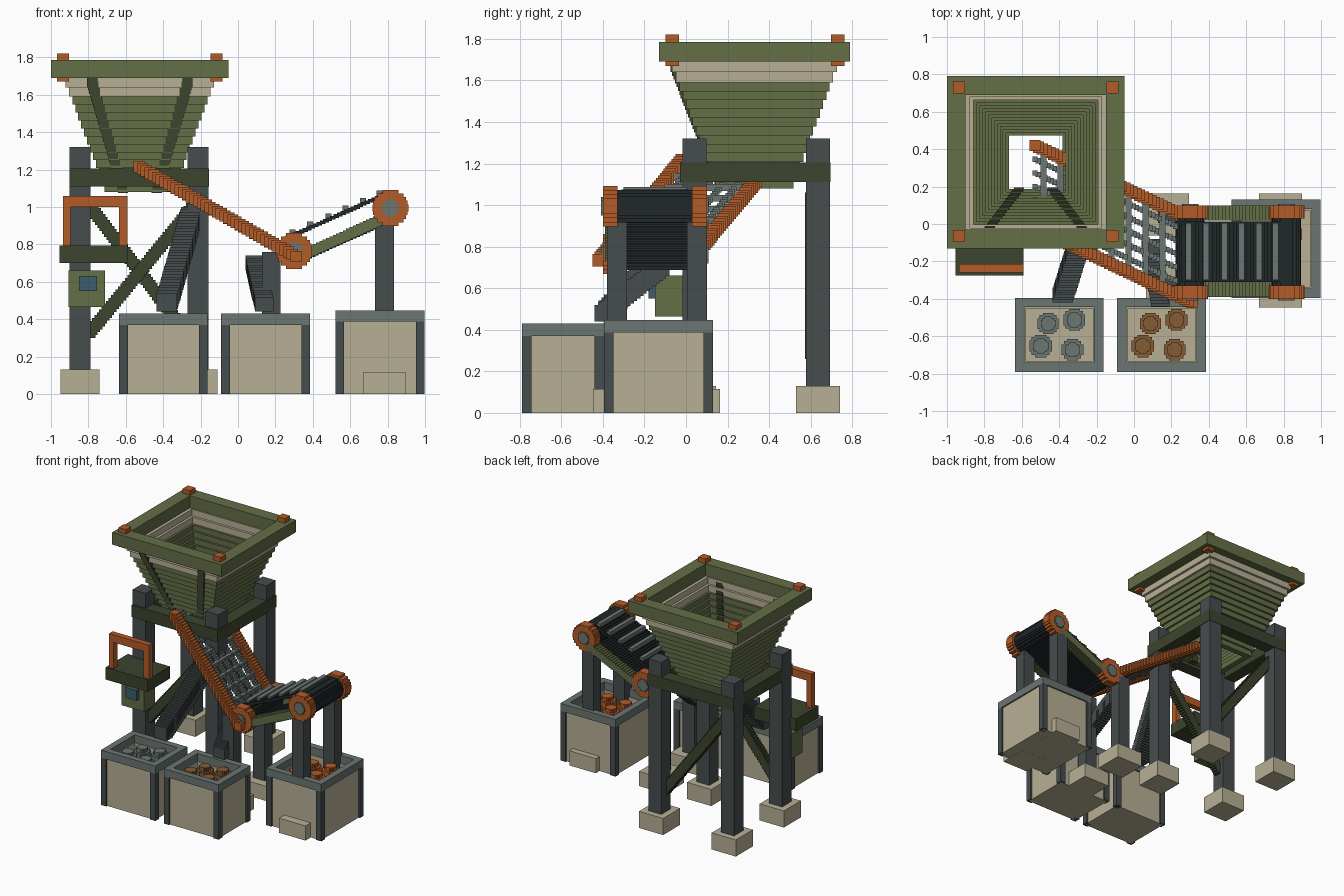
import bpy, bmesh, math
from mathutils import Vector

if "Cube" in bpy.data.objects:
    bpy.data.objects.remove(bpy.data.objects["Cube"])

PALETTE = {"olive": (100, 110, 72), "dark_green": (62, 70, 50), "beige": (182, 174, 148),
           "orange": (178, 92, 44), "steel": (72, 78, 78), "charcoal": (38, 43, 45),
           "grey": (106, 117, 114), "blue": (62, 94, 108), "brown": (130, 92, 55)}
MATS = {}
for key, rgb in PALETTE.items():
    m = bpy.data.materials.new(key)
    m.diffuse_color = [(c / 255) ** 2.2 for c in rgb] + [1]
    m.use_nodes = True
    m.node_tree.nodes["Principled BSDF"].inputs["Base Color"].default_value = m.diffuse_color
    MATS[key] = m


def part(name, colour, boxes):
    """One object from boxes given as (x0, x1, y0, y1, z0, z1)."""
    bm = bmesh.new()
    for x0, x1, y0, y1, z0, z1 in boxes:
        vs = bmesh.ops.create_cube(bm, size=1)["verts"]
        for v in vs:
            v.co = (x1 if v.co.x > 0 else x0, y1 if v.co.y > 0 else y0, z1 if v.co.z > 0 else z0)
    me = bpy.data.meshes.new(name)
    bm.to_mesh(me)
    bm.free()
    me.materials.append(MATS[colour])
    bpy.context.collection.objects.link(bpy.data.objects.new(name, me))


def cube(p, sx, sy, sz):
    x, y, z = p
    return (x - sx / 2, x + sx / 2, y - sy / 2, y + sy / 2, z - sz / 2, z + sz / 2)


def stepped(a, b, size, pitch=0.02):
    """Stair-stepped beam of blocks from a to b."""
    a, b = Vector(a), Vector(b)
    n = max(1, round((b - a).length / pitch))
    return [cube(a.lerp(b, i / n), *size) for i in range(n + 1)]


def ring(x0, x1, y0, y1, w, z0, z1):
    return [(x0, x1, y0, y0 + w, z0, z1), (x0, x1, y1 - w, y1, z0, z1),
            (x0, x0 + w, y0 + w, y1 - w, z0, z1), (x1 - w, x1, y0 + w, y1 - w, z0, z1)]


def disc(x, z, r, y0, y1, n=10):
    """Stepped drum lying along y."""
    h = 2 * r / n
    out = []
    for i in range(n):
        zc = -r + (i + 0.5) * h
        w = math.sqrt(r * r - zc * zc)
        out.append((x - w, x + w, y0, y1, z + zc - h / 2, z + zc + h / 2))
    return out


def lump(x, y, z, r):
    """Stepped chunk of sorted material."""
    out = []
    for k in (-0.75, -0.25, 0.25, 0.75):
        w = r * math.sqrt(1 - k * k)
        for a, b in ((1, 0.5), (0.8, 0.8), (0.5, 1)):
            out.append(cube((x, y, z + k * r), 2 * w * a, 2 * w * b, r / 2))
    return out


# Hopper rim, corner blocks and stepped funnel
CX, CY = -0.525, 0.33
part("hopper_rim", "olive", ring(-1, -0.05, -0.13, 0.79, 0.1, 1.69, 1.785))
part("rim_corner_blocks", "orange", [cube((x, y, 1.745), 0.065, 0.065, 0.15)
                                     for x in (-0.935, -0.115) for y in (-0.065, 0.73)])


def funnel(z0, z1, n):
    out, h = [], (z1 - z0) / n
    for i in range(n):
        z = z0 + i * h
        r = 0.18 + 0.37 * (z + h / 2 - 1.08)
        out += ring(CX - r, CX + r, CY - r, CY + r, 0.045, z, z + h)
    return out


part("hopper_funnel", "olive", funnel(1.08, 1.59, 12))
part("hopper_collar", "beige", funnel(1.59, 1.69, 2))
part("hopper_ribs", "dark_green", [b for s in (-1, 1) for b in stepped(
    (CX + s * 0.255, -0.05, 1.665), (CX + s * 0.09, 0.17, 1.1), (0.055, 0.05, 0.05))])

# Support frame, legs, feet and diagonal braces
part("frame_ring", "dark_green", ring(-0.9, -0.155, -0.03, 0.695, 0.1, 1.11, 1.205))
legs = [(x, y) for x in (-0.845, -0.215) for y in (0.04, 0.635)]
part("frame_legs", "steel", [cube((x, y, 0.72), 0.112, 0.115, 1.2) for x, y in legs])
part("frame_feet", "beige", [cube((x, y, 0.065), 0.21, 0.21, 0.13) for x, y in legs])
part("front_brace", "dark_green", stepped((-0.79, 0.04, 0.33), (-0.25, 0.04, 0.99), (0.055, 0.055, 0.06)))
part("back_brace", "dark_green", stepped((-0.81, 0.6, 1.03), (-0.25, 0.6, 0.29), (0.055, 0.055, 0.06)))

# Operator shelf, handrail and control box
part("side_shelf", "dark_green", [(-0.955, -0.59, -0.275, 0.0, 0.7, 0.795)])
part("handrail", "orange", [(-0.935, -0.895, -0.26, -0.215, 0.795, 1.0), (-0.635, -0.59, -0.26, -0.215, 0.795, 1.0),
                            (-0.935, -0.59, -0.26, -0.215, 1.0, 1.06)])
part("control_box", "olive", [(-0.905, -0.71, -0.15, -0.015, 0.465, 0.66)])
part("control_panel", "blue", [(-0.85, -0.755, -0.18, -0.15, 0.55, 0.63)])

# Sloping screen with side rails and bar grid
A0, A1 = Vector((-0.53, 0.42, 1.215)), Vector((0.29, 0.03, 0.745))
B0, B1 = Vector((-0.53, -0.02, 1.215)), Vector((0.31, -0.42, 0.735))
part("screen_rails", "orange", stepped(A0, A1, (0.06, 0.06, 0.06), 0.025) + stepped(B0, B1, (0.06, 0.06, 0.06), 0.025))
grid = []
for i in range(1, 6):
    grid += stepped(A0.lerp(B0, i / 6), A1.lerp(B1, i / 6), (0.028, 0.028, 0.028), 0.022)
for i in range(9):
    a, b = A0.lerp(A1, (i + 0.5) / 9), B0.lerp(B1, (i + 0.5) / 9)
    grid.append((a.x - 0.016, a.x + 0.016, b.y, a.y, a.z - 0.016, a.z + 0.016))
part("screen_grid", "grey", grid)

# Discharge chutes
part("left_chute", "steel", stepped((-0.25, 0.04, 0.95), (-0.38, -0.38, 0.49), (0.11, 0.08, 0.1)))
part("right_chute", "steel", stepped((0.09, -0.12, 0.7), (0.14, -0.4, 0.48), (0.1, 0.08, 0.08)))

# Conveyor drums, belt, cleats, frames and posts
P, Q = Vector((0.3, 0, 0.765)), Vector((0.815, 0, 0.995))
N = Vector((-(Q.z - P.z), 0, Q.x - P.x)).normalized()
caps, hubs, drums = [], [], []
for c in (P, Q):
    for y0 in (-0.4, 0.03):
        caps += disc(c.x, c.z, 0.097, y0, y0 + 0.07)
        hubs += disc(c.x, c.z, 0.045, y0 - 0.008, y0 + 0.078, 6)
    drums += disc(c.x, c.z, 0.078, -0.33, 0.03)
part("drum_caps", "orange", caps)
part("drum_hubs", "grey", hubs)
part("conveyor_drums", "charcoal", drums)
YC = Vector((0, -0.148, 0))
part("conveyor_belt", "charcoal", stepped(P + YC + N * 0.078, Q + YC + N * 0.078, (0.03, 0.325, 0.02))
     + stepped(P + YC - N * 0.06, Q + YC - N * 0.06, (0.03, 0.325, 0.02)))
part("belt_cleats", "grey", [cube(P.lerp(Q, t) + YC + N * 0.095, 0.032, 0.305, 0.03)
                             for t in (0.06, 0.24, 0.43, 0.61, 0.79, 0.96)])
part("conveyor_side_frames", "olive", [b for y in (-0.35, 0.06) for b in stepped(
    P + Vector((0.03, y, -0.03)), Q + Vector((-0.02, y, -0.05)), (0.04, 0.08, 0.055))])
posts = [(x, y, h) for x, h in ((0.178, 0.76), (0.783, 0.96)) for y in (-0.335, 0.05)]
part("conveyor_posts", "steel", [(x - 0.05, x + 0.05, y - 0.045, y + 0.05, 0.1, h) for x, y, h in posts])
part("conveyor_feet", "beige", [cube((x, y, 0.057), 0.23, 0.225, 0.115) for x, y, h in posts])


# Collection bins with corner posts, rims and contents
def bin_box(tag, colour, x0, x1, y0, y1, h):
    e = 0.012
    part(tag + "_bin_walls", "beige", ring(x0 + e, x1 - e, y0 + e, y1 - e, 0.045, 0.0, h - 0.06)
         + [(x0 + 0.02, x1 - 0.02, y0 + 0.02, y1 - 0.02, 0.0, 0.03),
            (x0 + 0.05, x1 - 0.05, y0 + 0.05, y1 - 0.05, h - 0.16, h - 0.13)])
    part(tag + "_bin_rim", "grey", ring(x0, x1, y0, y1, 0.05, h - 0.06, h))
    part(tag + "_bin_corners", "steel", [cube((x, y, (h - 0.06) / 2), 0.046, 0.046, h - 0.06)
                                         for x in (x0 + 0.023, x1 - 0.023) for y in (y0 + 0.023, y1 - 0.023)])
    cx, cy = (x0 + x1) / 2, (y0 + y1) / 2
    part(tag + "_bin_contents", colour, [b for dx, dy, r in (
        (-0.06, 0.06, 0.058), (0.08, 0.08, 0.06), (-0.1, -0.06, 0.062), (0.07, -0.08, 0.06))
        for b in lump(cx + dx, cy + dy, h - 0.085, r)])


bin_box("left", "grey", -0.635, -0.163, -0.79, -0.395, 0.43)
bin_box("middle", "brown", -0.09, 0.385, -0.79, -0.395, 0.43)
bin_box("right", "orange", 0.52, 0.998, -0.395, 0.13, 0.447)
